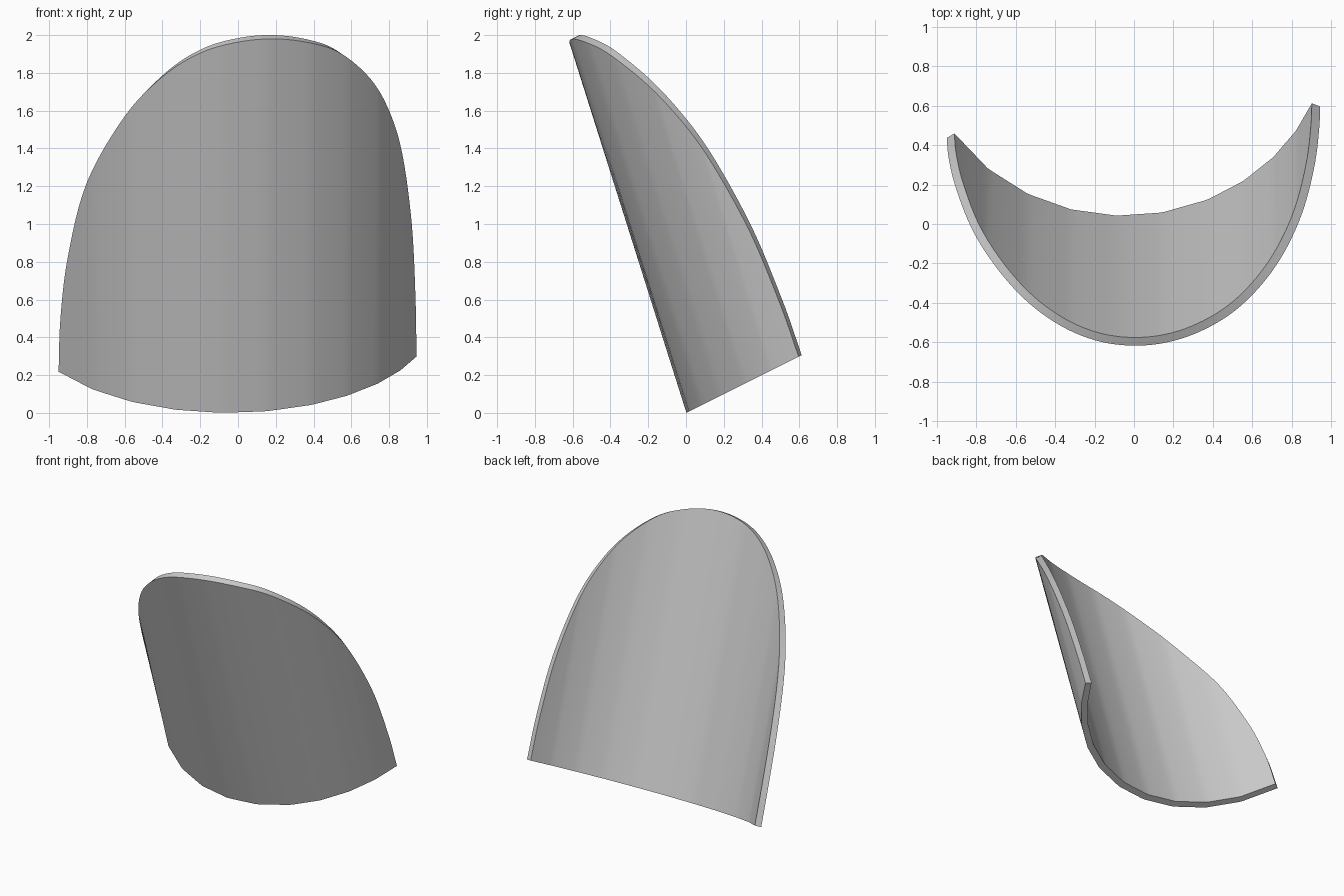
import bpy, bmesh, math
from mathutils import Vector

cube = bpy.data.objects.get("Cube")
if cube:
    bpy.data.objects.remove(cube, do_unlink=True)

RADIUS, CENTRE_X, THICK = 1.08, -0.05, 0.046
LEAN = -0.315      # y shift per unit of height
BASE_SLOPE = 0.5   # tilt of the bottom cut
SQUASH = 1.107     # circle depth to y on the tilted base

# Corners of the faceted bottom edge, right to left
base_x = [-0.95, -0.77, -0.56, -0.33, -0.09, 0.15, 0.39, 0.58, 0.74, 0.86, 0.945]

# Outline of the rounded top edge (x, z)
rim = [(-0.95, 0.218), (-0.94, 0.5), (-0.9, 0.83), (-0.8, 1.22), (-0.6, 1.57),
       (-0.4, 1.78), (-0.2, 1.905), (0, 1.963), (0.2, 1.98), (0.4, 1.955),
       (0.55, 1.9), (0.7, 1.77), (0.8, 1.6), (0.87, 1.37), (0.92, 1.0),
       (0.94, 0.6), (0.945, 0.298)]


def arc_y(x):
    return (RADIUS - math.sqrt(RADIUS ** 2 - (x - CENTRE_X) ** 2)) / SQUASH


def facet_y(x):
    for a, b in zip(base_x, base_x[1:]):
        if x <= b:
            break
    return arc_y(a) + (arc_y(b) - arc_y(a)) * (x - a) / (b - a)


def smooth_path(points, steps):
    pts = [Vector(p) for p in points]
    pts = [2 * pts[0] - pts[1]] + pts + [2 * pts[-1] - pts[-2]]
    path = []
    for p, q, r, s in zip(pts, pts[1:], pts[2:], pts[3:]):
        for i in range(steps):
            t = i / steps
            path.append(q + (r - p) * t / 2 + (2 * p - 5 * q + 4 * r - s) * t * t / 2
                        + (3 * q - p - 3 * r + s) * t ** 3 / 2)
    return path + [pts[-2]]


# Curved shell: columns of outer/inner points at the base and the rim
bm = bmesh.new()
columns = []
for x, z in smooth_path(rim, 6):
    x = min(max(x, base_x[0]), base_x[-1])
    low = Vector((x, facet_y(x), facet_y(x) * BASE_SLOPE))
    y = arc_y(x)
    rise = max(z - y * BASE_SLOPE, 0)
    high = Vector((x, y + LEAN * rise, y * BASE_SLOPE + rise))
    depth = THICK * (1 - y * SQUASH / RADIUS) / SQUASH
    inward = Vector((-(x - CENTRE_X) / RADIUS * THICK, depth, depth * BASE_SLOPE))
    columns.append([bm.verts.new(p) for p in (low, high, high + inward, low + inward)])
for a, b in zip(columns, columns[1:]):
    for i in range(4):
        j = (i + 1) % 4
        bm.faces.new((a[i], b[i], b[j], a[j]))
bm.faces.new(columns[0])
bm.faces.new(columns[-1][::-1])
bmesh.ops.remove_doubles(bm, verts=bm.verts[:], dist=0.002)
bmesh.ops.recalc_face_normals(bm, faces=bm.faces[:])

mesh = bpy.data.meshes.new("curved_shell")
bm.to_mesh(mesh)
bm.free()
shell = bpy.data.objects.new("curved_shell", mesh)
bpy.context.collection.objects.link(shell)

# Plain grey finish
grey = bpy.data.materials.new("light_grey")
grey.use_nodes = True
grey.diffuse_color = (0.6, 0.6, 0.6, 1)
grey.node_tree.nodes["Principled BSDF"].inputs["Base Color"].default_value = (0.6, 0.6, 0.6, 1)
mesh.materials.append(grey)

bpy.context.view_layer.objects.active = shell
shell.select_set(True)
bpy.ops.object.shade_smooth_by_angle(angle=math.radians(35))
